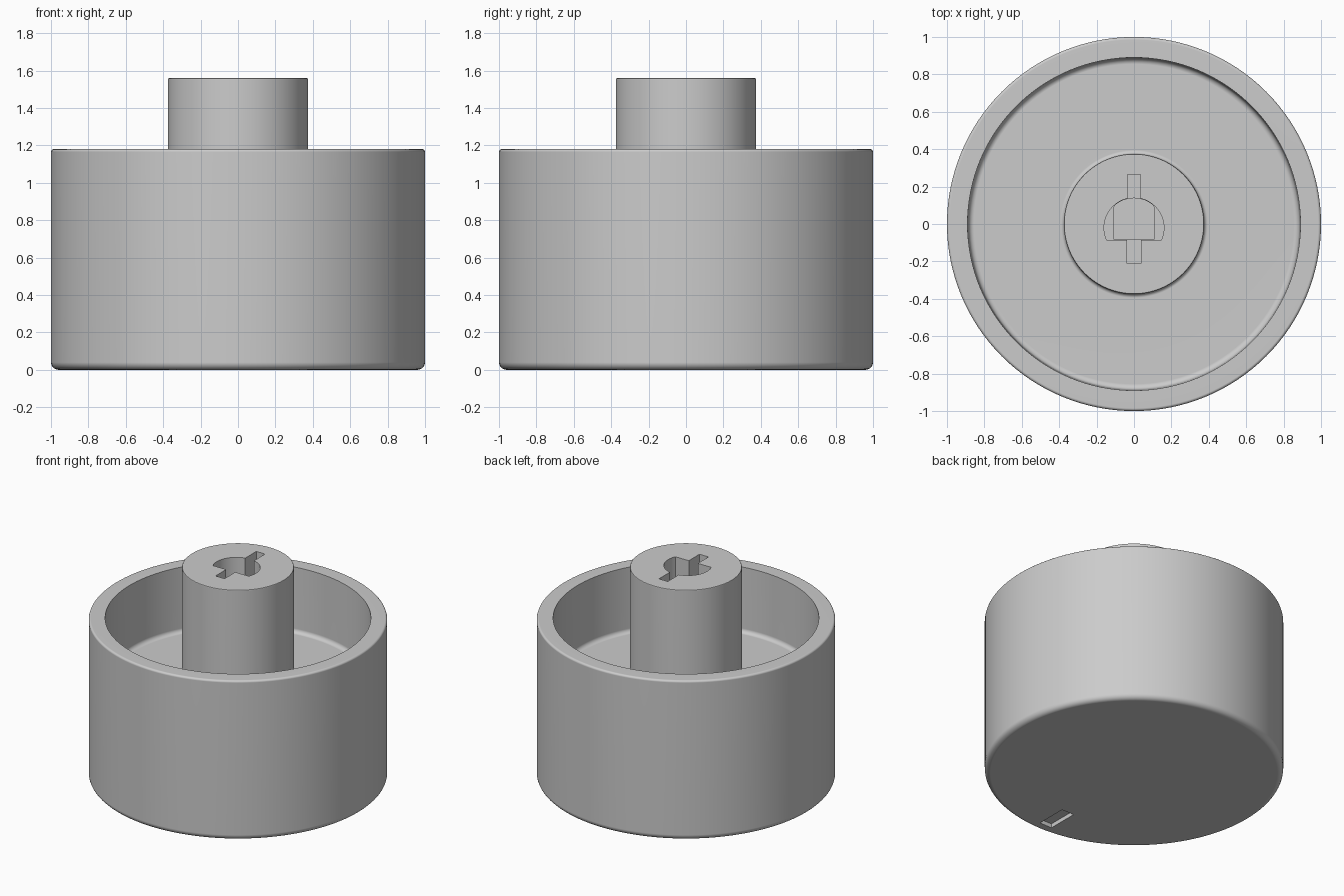
import bpy
import bmesh
from math import cos, sin, pi, radians, asin

cube = bpy.data.objects.get("Cube")
if cube:
    bpy.data.objects.remove(cube, do_unlink=True)

GREY = (0.6, 0.6, 0.6, 1.0)
material = bpy.data.materials.new("plain grey")
material.use_nodes = True
material.diffuse_color = GREY
material.node_tree.nodes["Principled BSDF"].inputs["Base Color"].default_value = GREY

RIM, TOP, FLOOR = 1.18, 1.56, 0.7


def add_object(name, bm):
    bmesh.ops.recalc_face_normals(bm, faces=bm.faces)
    mesh = bpy.data.meshes.new(name)
    bm.to_mesh(mesh)
    bm.free()
    mesh.materials.append(material)
    obj = bpy.data.objects.new(name, mesh)
    bpy.context.collection.objects.link(obj)
    return obj


def fillet(r, z, radius, start, steps=5):
    """Quarter arc around (r, z), going from start by +90 degrees (or -90 if steps < 0)."""
    turn = 90 if steps > 0 else -90
    n = abs(steps)
    return [(r + radius * cos(radians(start + turn * i / n)),
             z + radius * sin(radians(start + turn * i / n))) for i in range(n + 1)]


def lathe(name, profile, sides=128):
    """Revolve a profile whose two ends are closed with flat caps."""
    bm = bmesh.new()
    rings = [[bm.verts.new((r * cos(2 * pi * i / sides), r * sin(2 * pi * i / sides), z))
              for i in range(sides)] for r, z in profile]
    for low, high in zip(rings, rings[1:]):
        for i in range(sides):
            j = (i + 1) % sides
            bm.faces.new((low[i], low[j], high[j], high[i]))
    bm.faces.new(rings[0])
    bm.faces.new(rings[-1])
    return add_object(name, bm)


def prism(name, outline, z0, z1):
    bm = bmesh.new()
    face = bm.faces.new([bm.verts.new((x, y, z0)) for x, y in outline])
    extruded = bmesh.ops.extrude_face_region(bm, geom=[face])["geom"]
    bmesh.ops.translate(bm, vec=(0, 0, z1 - z0),
                        verts=[v for v in extruded if isinstance(v, bmesh.types.BMVert)])
    cutter = add_object(name, bm)
    cutter.hide_render = True
    return cutter


def box(x, y0, y1):
    return [(-x, y0), (x, y0), (x, y1), (-x, y1)]


def d_shape(radius, flat, limit, centre=-0.02, steps=40):
    """Circle cut off by a flat at the front, narrowed to a half width."""
    a = asin((flat - centre) / radius)
    angles = [a + (pi - 2 * a) * i / steps for i in range(steps + 1)]
    return [(max(-limit, min(limit, radius * cos(t))), centre + radius * sin(t)) for t in angles]


# Cup with rounded edges, inner floor and central stem
profile = (fillet(0.96, 0.04, 0.04, -90)
           + fillet(0.985, RIM - 0.015, 0.015, 0, 3)
           + [(0.89, RIM)]
           + fillet(0.855, FLOOR + 0.03, 0.03, 0, -5)
           + fillet(0.395, FLOOR + 0.02, 0.02, 270, -4)
           + fillet(0.367, TOP - 0.008, 0.008, 0, 2))
knob = lathe("knob_body", profile)

# Keyed shaft socket, its two slots and the pointer notch underneath
cutters = [
    prism("socket_core_cutter", d_shape(0.158, -0.083, 0.107), 0.7, 1.8),
    prism("socket_cutter", d_shape(0.16, -0.085, 1), 1.05, 1.81),
    prism("back_slot_cutter", box(0.036, 0.05, 0.265), 0.9, 1.82),
    prism("front_slot_cutter", box(0.037, -0.21, 0.0), 0.9, 1.83),
    prism("pointer_notch_cutter", box(0.05, -0.92, -0.69), -0.1, 0.03),
]

bpy.ops.object.select_all(action='DESELECT')
bpy.context.view_layer.objects.active = knob
knob.select_set(True)
for cutter in cutters:
    cut = knob.modifiers.new(cutter.name, 'BOOLEAN')
    cut.operation = 'DIFFERENCE'
    cut.solver = 'EXACT'
    cut.object = cutter
    bpy.ops.object.modifier_apply(modifier=cut.name)
    bpy.data.objects.remove(cutter, do_unlink=True)

# Smooth walls with crisp edges
bpy.ops.object.shade_smooth_by_angle(angle=radians(32))
weighted = knob.modifiers.new("even_shading", 'WEIGHTED_NORMAL')
weighted.keep_sharp = True
